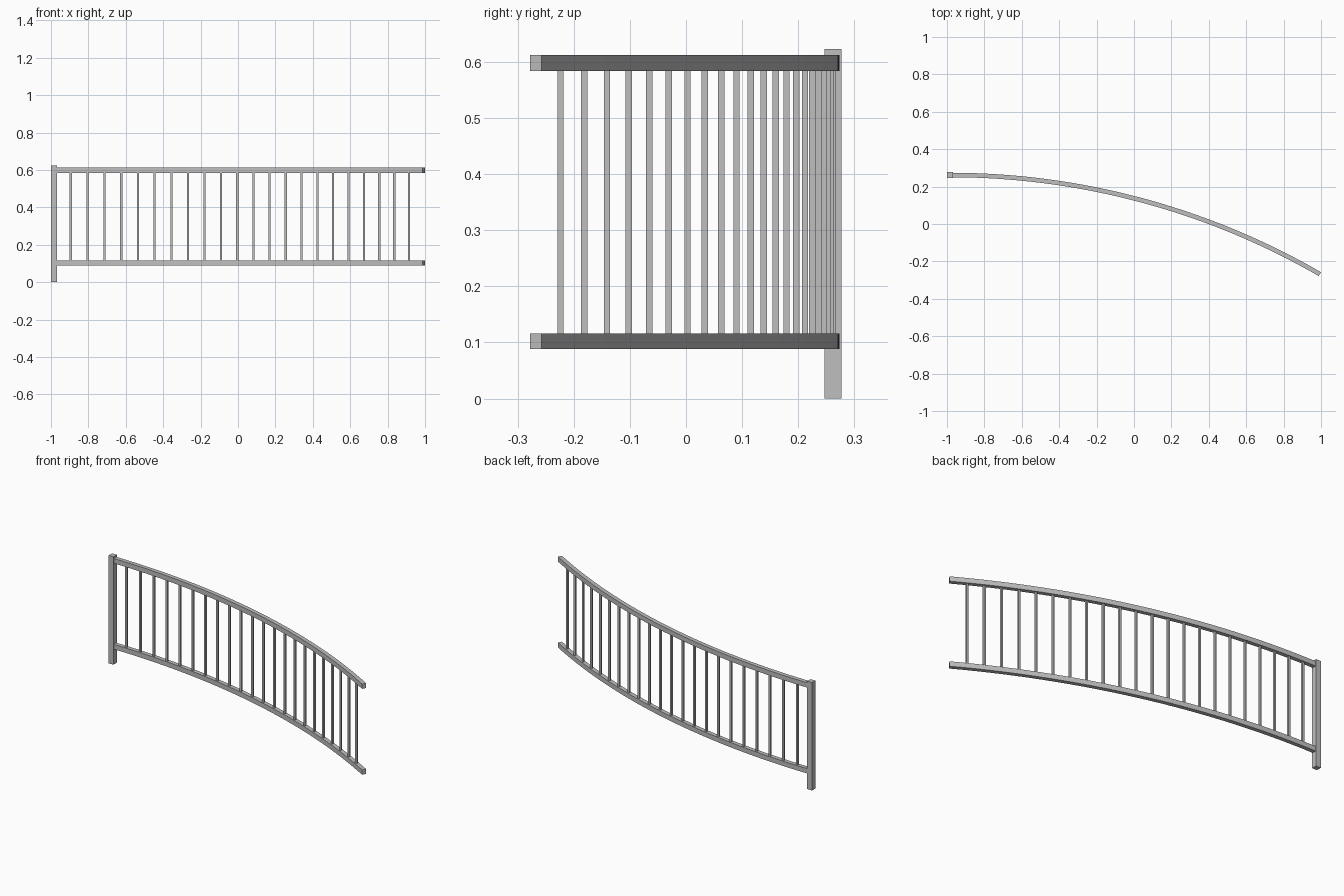
import bpy, bmesh, math

if "Cube" in bpy.data.objects:
    bpy.data.objects.remove(bpy.data.objects["Cube"])

START_X, START_Y = -0.984, 0.262    # post centre, where the arc begins
RADIUS, SWEEP = 3.955, math.radians(30)
GAPS = 23                           # baluster spacings along the arc

grey = bpy.data.materials.new("grey metal")
grey.diffuse_color = (0.52, 0.52, 0.52, 1)
grey.use_nodes = True
grey.node_tree.nodes["Principled BSDF"].inputs["Base Color"].default_value = grey.diffuse_color


def arc_point(angle, offset=0.0):
    r = RADIUS + offset
    return (START_X + r * math.sin(angle),
            START_Y - RADIUS + r * math.cos(angle))


def add_object(name, bm):
    bmesh.ops.recalc_face_normals(bm, faces=bm.faces)
    mesh = bpy.data.meshes.new(name)
    bm.to_mesh(mesh)
    bm.free()
    mesh.materials.append(grey)
    obj = bpy.data.objects.new(name, mesh)
    bpy.context.collection.objects.link(obj)
    return obj


def upright(name, x, y, width, z0, z1):
    bm = bmesh.new()
    bmesh.ops.create_cube(bm, size=1)
    for v in bm.verts:
        v.co = (x + v.co.x * width, y + v.co.y * width,
                z0 + (v.co.z + 0.5) * (z1 - z0))
    return add_object(name, bm)


def curved_rail(name, z0, z1, width=0.024, steps=46):
    bm = bmesh.new()
    h = width / 2
    rings = []
    for i in range(steps + 1):
        a = SWEEP * i / steps
        rings.append([bm.verts.new((*arc_point(a, o), z))
                      for o, z in ((-h, z0), (h, z0), (h, z1), (-h, z1))])
    for r, s in zip(rings, rings[1:]):
        for k in range(4):
            n = (k + 1) % 4
            bm.faces.new((r[k], r[n], s[n], s[k]))
    bm.faces.new(rings[0])
    bm.faces.new(rings[-1])
    obj = add_object(name, bm)
    bpy.ops.object.select_all(action='DESELECT')
    obj.select_set(True)
    bpy.context.view_layer.objects.active = obj
    bpy.ops.object.shade_smooth_by_angle(angle=math.radians(30))


# End post
upright("end_post", START_X, START_Y, 0.031, 0.0, 0.623)

# Curved rails
curved_rail("bottom_rail", 0.088, 0.116)
curved_rail("top_rail", 0.584, 0.612)

# Balusters, square to the axes, evenly spaced along the arc
for i in range(1, GAPS):
    x, y = arc_point(SWEEP * i / GAPS)
    upright(f"baluster_{i:02d}", x, y, 0.0112, 0.114, 0.586)
